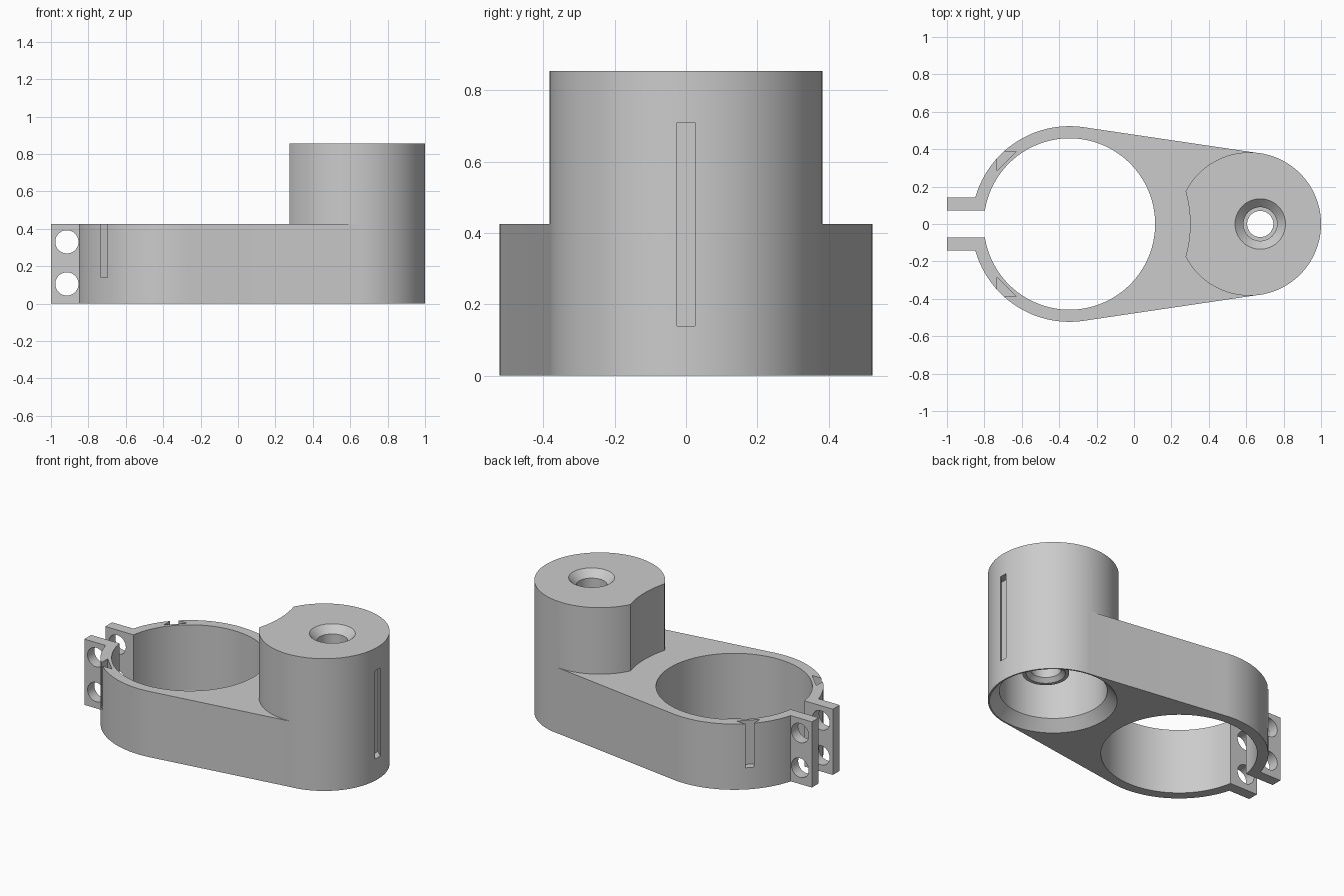
import bpy, bmesh
from math import pi, sin, cos, asin, acos, sqrt

cube = bpy.data.objects.get("Cube")
if cube:
    bpy.data.objects.remove(cube, do_unlink=True)

grey = bpy.data.materials.new("light_grey")
grey.use_nodes = True
grey.diffuse_color = (0.6, 0.6, 0.6, 1)
grey.node_tree.nodes["Principled BSDF"].inputs["Base Color"].default_value = (0.6, 0.6, 0.6, 1)

RING_X, RING_R, BORE_R = -0.345, 0.523, 0.458
POST_X, POST_R = 0.617, 0.383
HOLE_X = 0.675
ARM_H, POST_H = 0.425, 0.855
TAB_Y, GAP_Y = 0.142, 0.072


def finish(name, bm):
    bmesh.ops.recalc_face_normals(bm, faces=bm.faces)
    mesh = bpy.data.meshes.new(name)
    bm.to_mesh(mesh)
    bm.free()
    mesh.materials.append(grey)
    obj = bpy.data.objects.new(name, mesh)
    bpy.context.collection.objects.link(obj)
    return obj


def prism(name, outline, z0, z1):
    """Extrude a flat xy outline from z0 to z1."""
    bm = bmesh.new()
    face = bm.faces.new([bm.verts.new((x, y, z0)) for x, y in outline])
    new = bmesh.ops.extrude_face_region(bm, geom=[face])["geom"]
    verts = [v for v in new if isinstance(v, bmesh.types.BMVert)]
    bmesh.ops.translate(bm, vec=(0, 0, z1 - z0), verts=verts)
    return finish(name, bm)


def lathe(name, x, profile, n=128):
    """Stack of circles (radius, z) around a vertical axis."""
    bm = bmesh.new()
    rings = [[bm.verts.new((x + r * cos(2 * pi * i / n), r * sin(2 * pi * i / n), z))
              for i in range(n)] for r, z in profile]
    for low, high in zip(rings, rings[1:]):
        for i in range(n):
            j = (i + 1) % n
            bm.faces.new((low[i], low[j], high[j], high[i]))
    bm.faces.new(rings[0])
    bm.faces.new(rings[-1])
    return finish(name, bm)


def box(name, x0, x1, y, z0, z1):
    return prism(name, [(x0, -y), (x1, -y), (x1, y), (x0, y)], z0, z1)


def combine(obj, other, operation="DIFFERENCE"):
    mod = obj.modifiers.new("combine", "BOOLEAN")
    mod.operation, mod.solver, mod.object = operation, "EXACT", other
    bpy.context.view_layer.objects.active = obj
    bpy.ops.object.modifier_apply(modifier=mod.name)
    bpy.data.objects.remove(other, do_unlink=True)


def arc(x, r, a0, a1, n):
    return [(x + r * cos(a0 + (a1 - a0) * i / n), r * sin(a0 + (a1 - a0) * i / n))
            for i in range(n + 1)]


def wedge_slot(x, r, angle, z0, z1):
    """Triangular pocket that breaks through the outer wall as a narrow slot."""
    c, s = cos(angle), sin(angle)
    local = [(r + 0.024, 0), (r - 0.047, 0.071), (r - 0.047, -0.071)]
    return prism("slot_cutter", [(x + u * c - v * s, u * s + v * c) for u, v in local], z0, z1)


# Tapered arm with clamp tabs, outlined on one side and mirrored
tangent = acos((RING_R - POST_R) / (POST_X - RING_X))
half = [(-1, TAB_Y)]
half += arc(RING_X, RING_R, pi - asin(TAB_Y / RING_R), tangent, 48)
half += arc(POST_X, POST_R - 0.0008, tangent, 0, 48)
outline = half + [(x, -y) for x, y in reversed(half[:-1])]
bracket = prism("clamp_bracket", outline, 0, ARM_H)

# Raised post with a concave relief that follows the ring
post = lathe("post", POST_X, [(POST_R, 0), (POST_R, POST_H)])
combine(post, lathe("relief_cutter", RING_X, [(0.645, ARM_H), (0.645, 1)], 192))
combine(bracket, post, "UNION")

# Clamp bore and the gap between the tabs
combine(bracket, lathe("bore_cutter", RING_X, [(BORE_R, -0.1), (BORE_R, 0.6)]))
combine(bracket, box("gap_cutter", -1.1, -0.7, GAP_Y, -0.1, 0.6))

# Bolt holes through both tabs
for z in (0.105, 0.33):
    hole = lathe("bolt_cutter", 0, [(0.062, -0.3), (0.062, 0.3)], 48)
    hole.rotation_euler = (pi / 2, 0, 0)
    hole.location = (-0.915, 0, z)
    bpy.context.view_layer.update()
    combine(bracket, hole)

# Hollow underside of the post, leaving a hanging hub
cavity = lathe("cavity_cutter", POST_X, [(0.383, -0.01), (0.316, 0.065), (0.316, 0.75)])
combine(cavity, lathe("hub", HOLE_X, [(0.137, 0.165), (0.137, 0.9)], 64))
combine(bracket, cavity)

# Countersunk stepped shaft hole through the hub
shaft = [(0.115, 0.14), (0.115, 0.165), (0.09, 0.19), (0.09, 0.4), (0.07, 0.4),
         (0.07, 0.6), (0.09, 0.6), (0.09, 0.81), (0.135, POST_H), (0.145, POST_H + 0.01)]
combine(bracket, lathe("shaft_cutter", HOLE_X, shaft, 64))

# Wedge slots in the ring and in the outer side of the post
for angle in (0.75 * pi, -0.75 * pi):
    combine(bracket, wedge_slot(RING_X, RING_R, angle, 0.14, 0.6))
combine(bracket, wedge_slot(POST_X, POST_R, 0, 0.14, 0.71))

# Smooth curved walls, crisp edges
bpy.ops.object.select_all(action="DESELECT")
bracket.select_set(True)
bpy.context.view_layer.objects.active = bracket
bpy.ops.object.shade_smooth_by_angle(angle=pi / 6)
